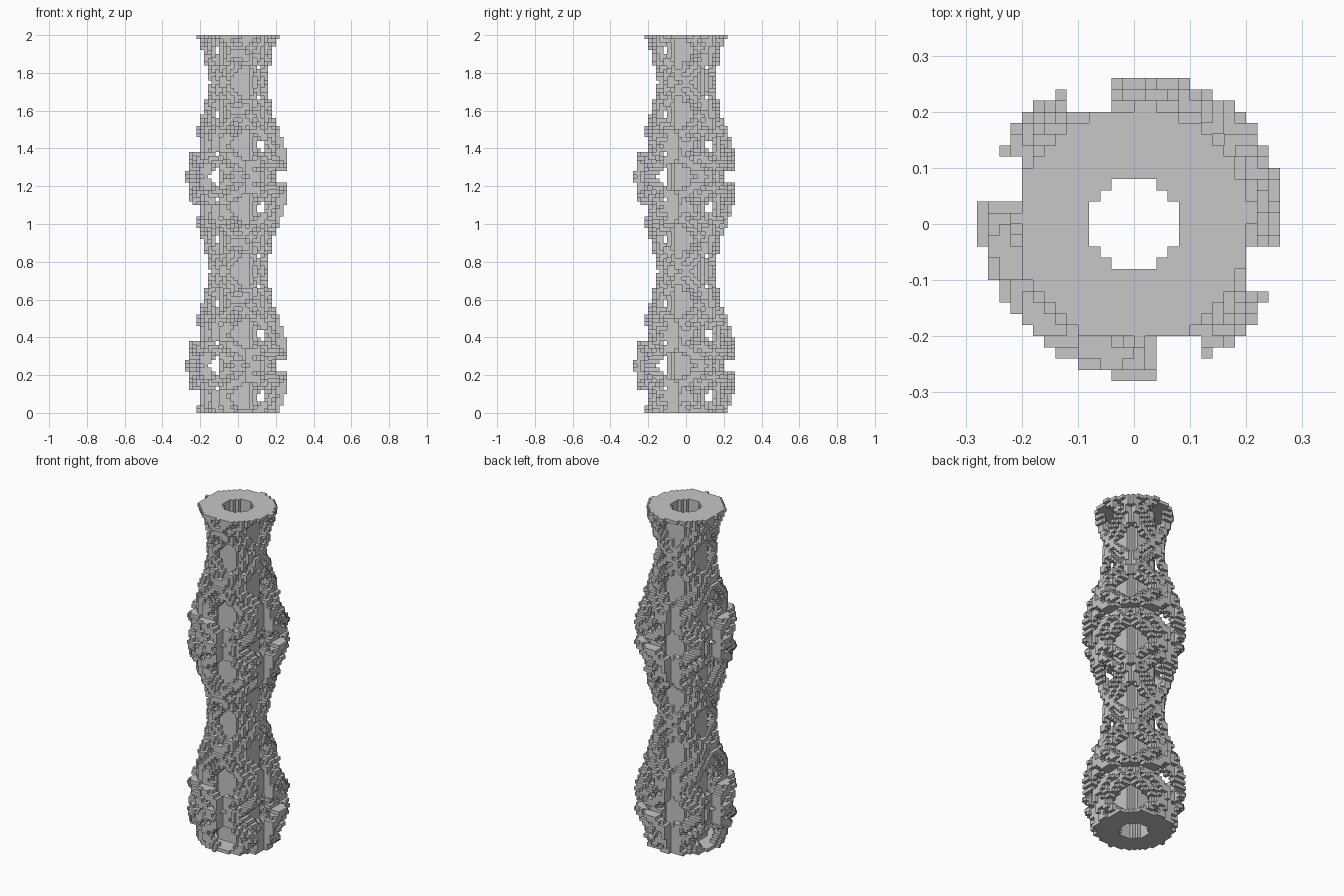
import bpy, bmesh, math

if "Cube" in bpy.data.objects:
    bpy.data.objects.remove(bpy.data.objects["Cube"])

CELL = 0.02          # edge of one cube
HALF = 15            # cubes from axis to grid border
LAYERS = 100         # cubes in height
TURN = math.radians(120)


def wrap(a, full=2 * math.pi):
    return (a + full / 2) % full - full / 2


def raised(a, z):
    """Zones where the weave bulges out fully."""
    deg = math.degrees(a)
    h = abs((z + 0.25) % 1 - 0.5)         # height from the bulge middle
    if abs(wrap(deg - 225, 360)) < 56 and h < 0.14:
        return True
    if abs(wrap(deg - 45, 360)) < 56 and 0.04 < h < 0.27:
        return True
    # side bulges, mirrored across the diagonal
    for side in (deg, 90 - deg):
        if 114 < side % 360 < (158 if h < 0.11 else 143) and h < 0.27:
            return True
    return False


def on_strand(x, y, z):
    """Flattened helical strands, winding both ways on a wavy radius."""
    r, a = math.hypot(x, y), math.atan2(y, x)
    t = 2 * math.pi * (z - 0.25)
    c = math.cos(t)
    centre = 0.194 + 0.047 * c
    if not raised(a, z):
        centre = min(centre, 0.189)
    dr = (r - centre) / (0.025 + 0.009 * c)
    if abs(dr) > 1:
        return False
    width = 0.038 + 0.013 * c
    for start in (math.radians(30), math.radians(60)):
        for way in (1, -1):
            d = wrap(a - start - way * t, TURN)
            if (r * d / width) ** 2 + dr ** 2 < 1:
                return True
    return False


def in_notch(x, y):
    """Four upright channels that flatten the outside."""
    for u, v in ((x, y), (y, x)):
        if u < -0.2 and 0.04 < v < 0.12:
            return True
        if u > 0.2 and -0.12 < v < -0.04:
            return True
    return False


def filled(i, j, k):
    x, y, z = (i + 0.5) * CELL, (j + 0.5) * CELL, (k + 0.5) * CELL
    r = math.hypot(x, y)
    if r < 0.077:
        return False                      # central bore
    if r < 0.104:
        return True                       # inner tube
    if k in (0, LAYERS - 1) and r < 0.207:
        return True                       # end rings
    return on_strand(x, y, z) and not in_notch(x, y)


cells = {(i, j, k)
         for i in range(-HALF, HALF)
         for j in range(-HALF, HALF)
         for k in range(LAYERS) if filled(i, j, k)}

# Skin the cubes: one square for every exposed side
bm = bmesh.new()
verts = {}


def corner(p):
    if p not in verts:
        verts[p] = bm.verts.new([c * CELL for c in p])
    return verts[p]


for cell in cells:
    for axis in range(3):
        for side in (0, 1):
            near = list(cell)
            near[axis] += 2 * side - 1
            if tuple(near) in cells:
                continue
            u, v = (axis + 1) % 3, (axis + 2) % 3
            loop = []
            for du, dv in ((0, 0), (1, 0), (1, 1), (0, 1)):
                p = list(cell)
                p[axis] += side
                p[u] += du
                p[v] += dv
                loop.append(corner(tuple(p)))
            bm.faces.new(loop if side else loop[::-1])

mesh = bpy.data.meshes.new("woven_column")
bm.to_mesh(mesh)
bm.free()

grey = bpy.data.materials.new("stone_grey")
grey.diffuse_color = (0.57, 0.57, 0.57, 1)
grey.use_nodes = True
grey.node_tree.nodes["Principled BSDF"].inputs["Base Color"].default_value = grey.diffuse_color
mesh.materials.append(grey)
column = bpy.data.objects.new("woven_column", mesh)
bpy.context.collection.objects.link(column)
